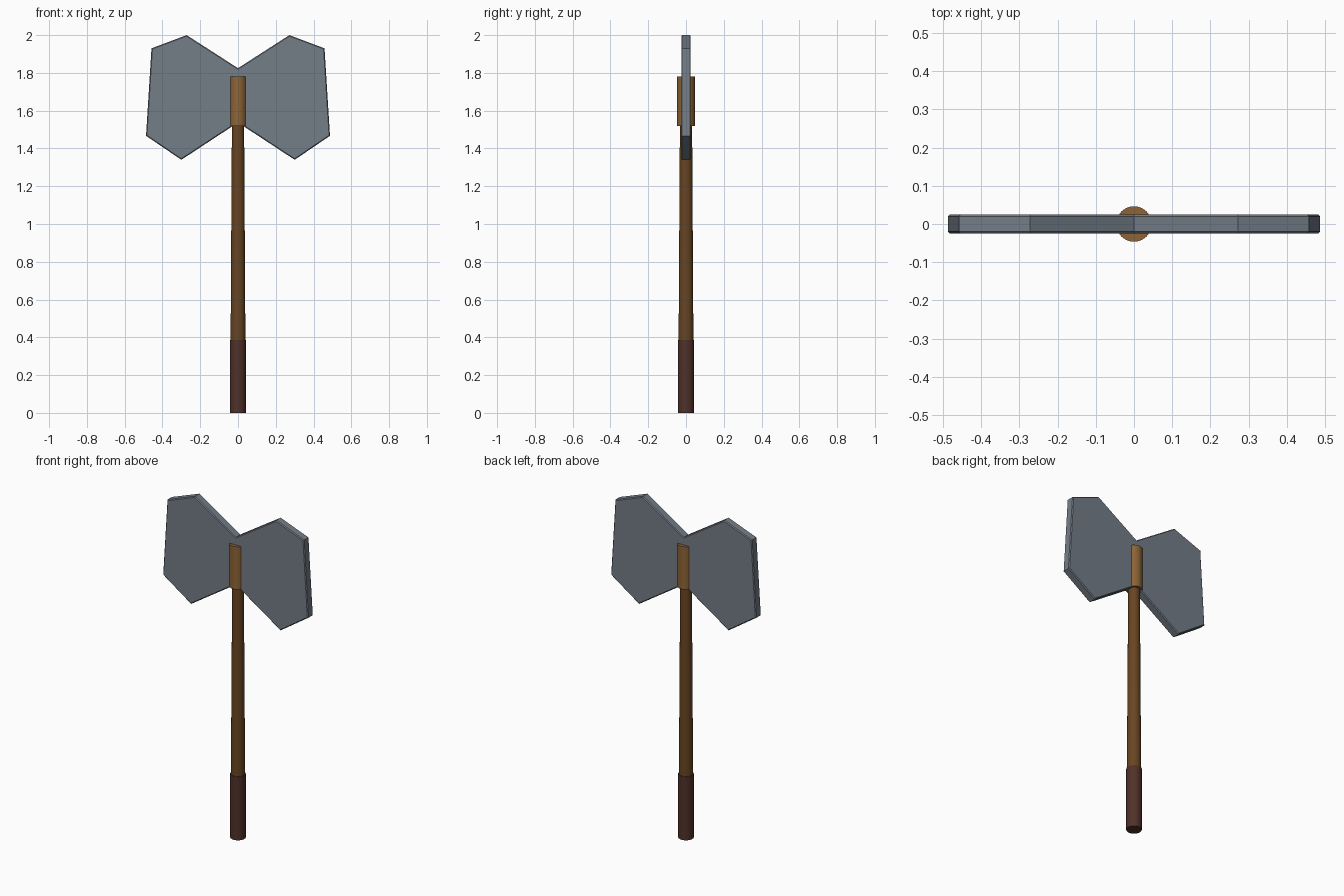
import bpy, bmesh

if "Cube" in bpy.data.objects:
    bpy.data.objects.remove(bpy.data.objects["Cube"])

def srgb(r, g, b):
    f = lambda c: c / 12.92 if c <= 0.04045 else ((c + 0.055) / 1.055) ** 2.4
    return tuple(f(c / 255) for c in (r, g, b)) + (1.0,)

def material(name, rgb):
    m = bpy.data.materials.new(name)
    m.diffuse_color = srgb(*rgb)
    m.use_nodes = True
    m.node_tree.nodes["Principled BSDF"].inputs["Base Color"].default_value = m.diffuse_color
    return m

STEEL = material("steel grey", (116, 125, 135))
WOOD = material("dark wood", (104, 69, 33))
COLLAR = material("light brown", (141, 100, 54))
LEATHER = material("dark leather", (80, 49, 41))

def rod(name, z0, z1, r0, r1, mat):
    bpy.ops.mesh.primitive_cone_add(vertices=24, radius1=r0, radius2=r1,
                                    depth=z1 - z0, location=(0, 0, (z0 + z1) / 2))
    ob = bpy.context.object
    ob.name = name
    ob.data.materials.append(mat)
    bpy.ops.object.shade_smooth_by_angle()
    return ob

# Shaft, grip and collar
rod("handle", 0.01, 1.75, 0.0415, 0.031, WOOD)
rod("grip", 0.0, 0.385, 0.043, 0.043, LEATHER)
rod("collar", 1.52, 1.78, 0.0465, 0.0465, COLLAR)

# Double blade: right half of the outline, mirrored to the left
half = [(0.272, 2.0), (0.458, 1.93), (0.487, 1.467), (0.30, 1.34)]
outline = [(0, 1.825)] + half + [(0, 1.537)] + [(-x, z) for x, z in reversed(half)]
T = 0.025
bm = bmesh.new()
front = [bm.verts.new((x, -T, z)) for x, z in outline]
back = [bm.verts.new((x, T, z)) for x, z in outline]
n = len(outline)
bm.faces.new(front)
bm.faces.new(back[::-1])
for i in range(n):
    j = (i + 1) % n
    bm.faces.new((front[i], front[j], back[j], back[i]))
bmesh.ops.recalc_face_normals(bm, faces=bm.faces)
me = bpy.data.meshes.new("double_blade")
bm.to_mesh(me)
bm.free()
me.materials.append(STEEL)
blade = bpy.data.objects.new("double_blade", me)
bpy.context.collection.objects.link(blade)

# Slightly softened rim
bev = blade.modifiers.new("rim", 'BEVEL')
bev.width = 0.005
bev.segments = 1
bev.limit_method = 'ANGLE'
bev.angle_limit = 1.4
